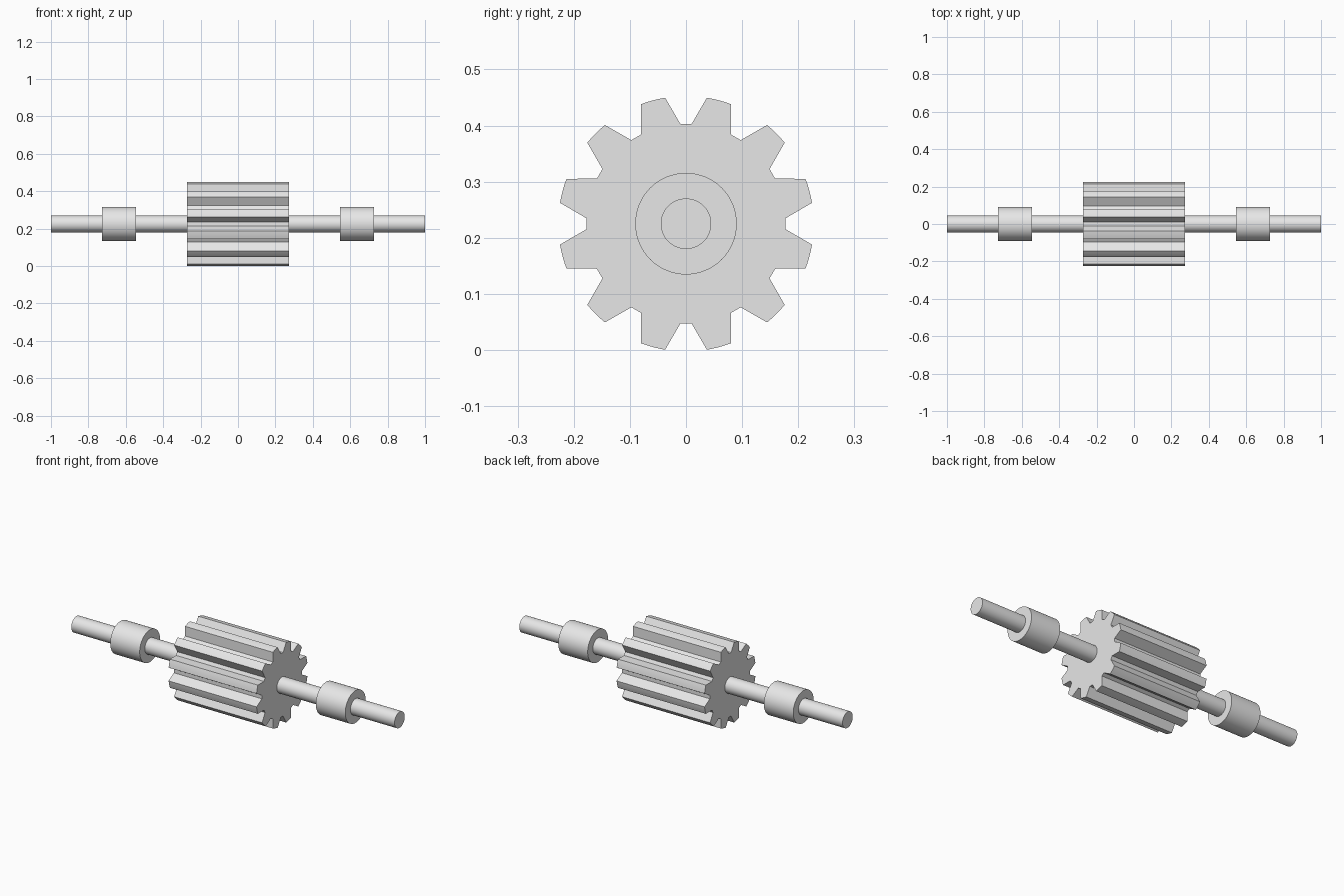
import bpy, bmesh, math

cube = bpy.data.objects.get("Cube")
if cube:
    bpy.data.objects.remove(cube, do_unlink=True)

AXIS_Z = 0.225
TEETH = 12

steel = bpy.data.materials.new("plain_grey")
steel.use_nodes = True
GREY = (0.8, 0.8, 0.8, 1)
steel.diffuse_color = GREY
steel.node_tree.nodes["Principled BSDF"].inputs["Base Color"].default_value = GREY


def extrude_along_x(name, profile, x0, x1):
    """Solid prism from a (y, z) profile around the shaft axis."""
    bm = bmesh.new()
    base = bm.faces.new([bm.verts.new((x0, y, z + AXIS_Z)) for y, z in profile])
    moved = bmesh.ops.extrude_face_region(bm, geom=[base], use_keep_orig=True)["geom"]
    verts = [v for v in moved if isinstance(v, bmesh.types.BMVert)]
    bmesh.ops.translate(bm, vec=(x1 - x0, 0, 0), verts=verts)
    bmesh.ops.recalc_face_normals(bm, faces=bm.faces)
    mesh = bpy.data.meshes.new(name)
    bm.to_mesh(mesh)
    bm.free()
    mesh.materials.append(steel)
    obj = bpy.data.objects.new(name, mesh)
    bpy.context.collection.objects.link(obj)
    bpy.ops.object.select_all(action="DESELECT")
    obj.select_set(True)
    bpy.context.view_layer.objects.active = obj
    bpy.ops.object.shade_smooth_by_angle(angle=math.radians(25))
    return obj


def polar(radius, degrees):
    a = math.radians(degrees)
    return radius * math.cos(a), radius * math.sin(a)


def circle(radius, sides=64):
    return [polar(radius, 360 * i / sides) for i in range(sides)]


# Gear outline: tapered teeth with rounded tips and narrow flat roots
ROOT, TIP = 0.178, 0.2276
tooth = [(ROOT, -11.8), (TIP, -5.6), (TIP, -2.8), (TIP, 0),
         (TIP, 2.8), (TIP, 5.6), (ROOT, 11.8)]
step = 360 / TEETH
outline = [polar(r, a + step * (i + 0.5)) for i in range(TEETH) for r, a in tooth]
extrude_along_x("pinion_gear", outline, -0.272, 0.272)

# Shaft through the gear
extrude_along_x("shaft", circle(0.045), -1, 1)

# Bearing collars on both sides
for side, sign in (("left", 1), ("right", -1)):
    extrude_along_x(side + "_collar", circle(0.0905), sign * 0.545, sign * 0.727)
